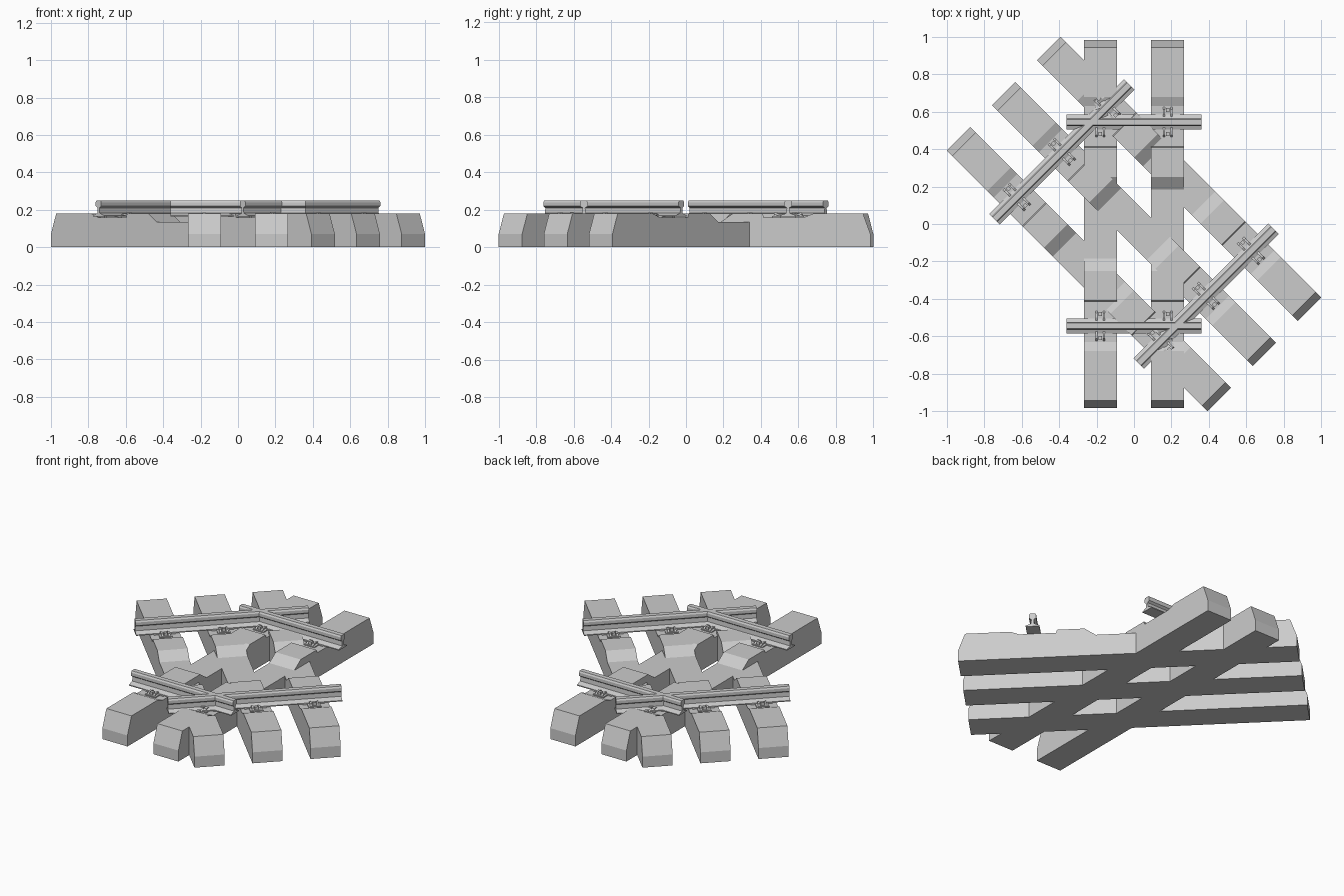
import bpy, bmesh
from math import radians
from mathutils import Matrix

if "Cube" in bpy.data.objects:
    bpy.data.objects.remove(bpy.data.objects["Cube"])


def prism(name, profile, length, centre_x, rot):
    """Extrude a (y, z) profile along x, then rotate about the world z axis."""
    bm = bmesh.new()
    face = bm.faces.new([bm.verts.new((centre_x - length / 2, y, z)) for y, z in profile])
    new = bmesh.ops.extrude_face_region(bm, geom=[face])["geom"]
    bmesh.ops.translate(bm, vec=(length, 0, 0),
                        verts=[v for v in new if isinstance(v, bmesh.types.BMVert)])
    bmesh.ops.recalc_face_normals(bm, faces=bm.faces)
    bm.transform(rot)
    mesh = bpy.data.meshes.new(name)
    bm.to_mesh(mesh)
    bm.free()
    obj = bpy.data.objects.new(name, mesh)
    bpy.context.collection.objects.link(obj)
    return obj


def mirrored(half):
    return half + [(-y, z) for y, z in reversed(half)]


def rect(y0, y1, z0, z1):
    return [(y0, z0), (y1, z0), (y1, z1), (y0, z1)]


GAUGE = 0.545   # rail centre from track centre
SEAT = 0.16     # height of the rail seat

# sleeper side: sloped end, recessed rail seat, lowered middle
SLEEPER = mirrored([(0.985, 0), (0.985, 0.07), (0.945, 0.18), (0.68, 0.18), (0.63, SEAT),
                    (0.415, SEAT), (0.41, 0.18), (0.25, 0.18), (0.185, 0.135)])

# flat-bottomed rail section
RAIL = mirrored([(0.04, 0.164), (0.04, 0.17), (0.009, 0.182), (0.007, 0.21), (0.021, 0.22),
                 (0.021, 0.24), (0.015, 0.25)])


def fastening(x, y, side, rot):
    """Pad, clip and bolt on one side of a rail."""
    s = side
    prism("clip_plate", rect(y + s * 0.038, y + s * 0.085, SEAT - 0.005, SEAT + 0.006), 0.075, x, rot)
    # paired spring clip arms that reach over the rail foot
    for dx in (-0.02, 0.02):
        arm = [(0.028, 0.174), (0.045, 0.181), (0.068, 0.178), (0.08, 0.166),
               (0.07, 0.166), (0.045, 0.172), (0.028, 0.168)]
        prism("spring_clip", [(y + s * a, z) for a, z in arm], 0.012, x + dx, rot)
    prism("clip_bolt", rect(y + s * 0.054, y + s * 0.074, SEAT, 0.186), 0.02, x, rot)


def track_panel(angle, sleeper_xs, rail_length):
    rot = Matrix.Rotation(radians(angle), 4, 'Z')
    for x in sleeper_xs:
        prism("sleeper", SLEEPER, 0.177, x, rot)
        for y in (-GAUGE, GAUGE):
            prism("rail_pad", rect(y - 0.042, y + 0.042, SEAT - 0.005, 0.165), 0.13, x, rot)
            for side in (-1, 1):
                fastening(x, y, side, rot)
    for y in (-GAUGE, GAUGE):
        prism("rail", [(y + a, z) for a, z in RAIL], rail_length, 0, rot)


# straight panel and diagonal panel that cross each other
track_panel(0, (-0.18, 0.18), 0.72)
track_panel(45, (-0.341, 0, 0.341), 1.02)
